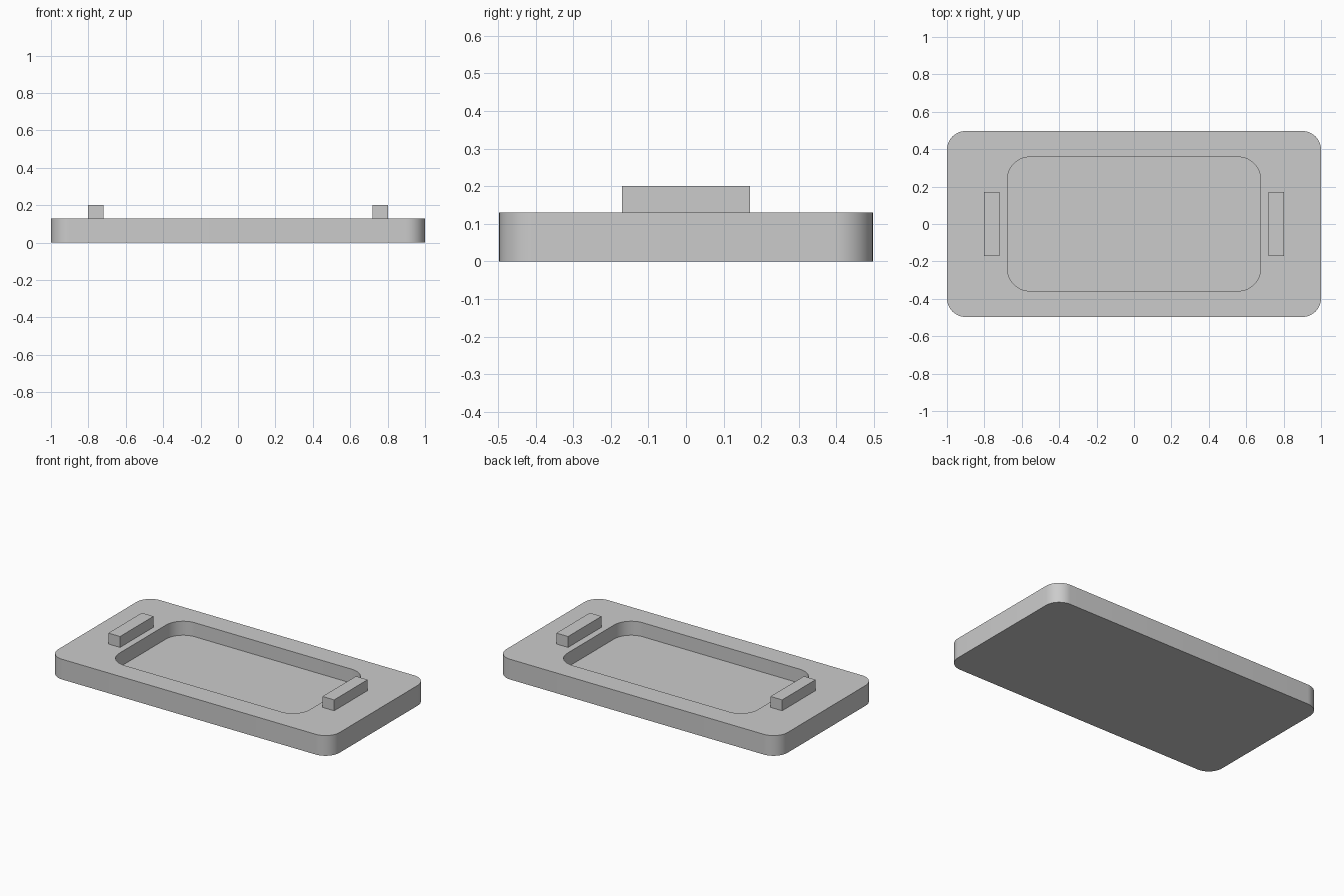
import bpy, bmesh, math

cube = bpy.data.objects.get("Cube")
if cube:
    bpy.data.objects.remove(cube, do_unlink=True)

grey = bpy.data.materials.new("light_grey")
grey.use_nodes = True
colour = (0.6, 0.6, 0.6, 1)
grey.diffuse_color = colour
grey.node_tree.nodes["Principled BSDF"].inputs["Base Color"].default_value = colour

CORNER_STEPS = 12
BODY_TOP = 0.13


def make_object(name, bm):
    bmesh.ops.recalc_face_normals(bm, faces=bm.faces)
    mesh = bpy.data.meshes.new(name)
    bm.to_mesh(mesh)
    bm.free()
    mesh.materials.append(grey)
    obj = bpy.data.objects.new(name, mesh)
    bpy.context.collection.objects.link(obj)
    return obj


def rounded_ring(bm, half_x, half_y, radius, z):
    """Vertices of a rounded rectangle at height z."""
    verts = []
    for quarter, (sx, sy) in enumerate([(1, 1), (-1, 1), (-1, -1), (1, -1)]):
        for i in range(CORNER_STEPS + 1):
            a = math.pi / 2 * (quarter + i / CORNER_STEPS)
            verts.append(bm.verts.new((sx * (half_x - radius) + radius * math.cos(a),
                                       sy * (half_y - radius) + radius * math.sin(a), z)))
    return verts


# Base plate: bottom, outer wall, rim, pocket wall and pocket floor
outer = (1.0, 0.497, 0.1)
pocket = (0.677, 0.358, 0.12)
bm = bmesh.new()
rings = [rounded_ring(bm, *outer, 0), rounded_ring(bm, *outer, BODY_TOP),
         rounded_ring(bm, *pocket, BODY_TOP), rounded_ring(bm, *pocket, 0.04)]
for low, high in zip(rings, rings[1:]):
    for i in range(len(low)):
        j = (i + 1) % len(low)
        bm.faces.new((low[i], low[j], high[j], high[i]))
bm.faces.new(rings[0])
bm.faces.new(rings[-1])
plate = make_object("base_plate", bm)
bpy.context.view_layer.objects.active = plate
plate.select_set(True)
bpy.ops.object.shade_smooth_by_angle(angle=math.radians(30))
plate.select_set(False)

# Raised bars at either end of the pocket
for name, side in (("left_bar", 1), ("right_bar", -1)):
    bm = bmesh.new()
    bmesh.ops.create_cube(bm, size=1)
    bmesh.ops.scale(bm, vec=(0.083, 0.34, 0.07), verts=bm.verts)
    bmesh.ops.translate(bm, vec=(side * 0.761, 0, BODY_TOP + 0.035), verts=bm.verts)
    make_object(name, bm)
